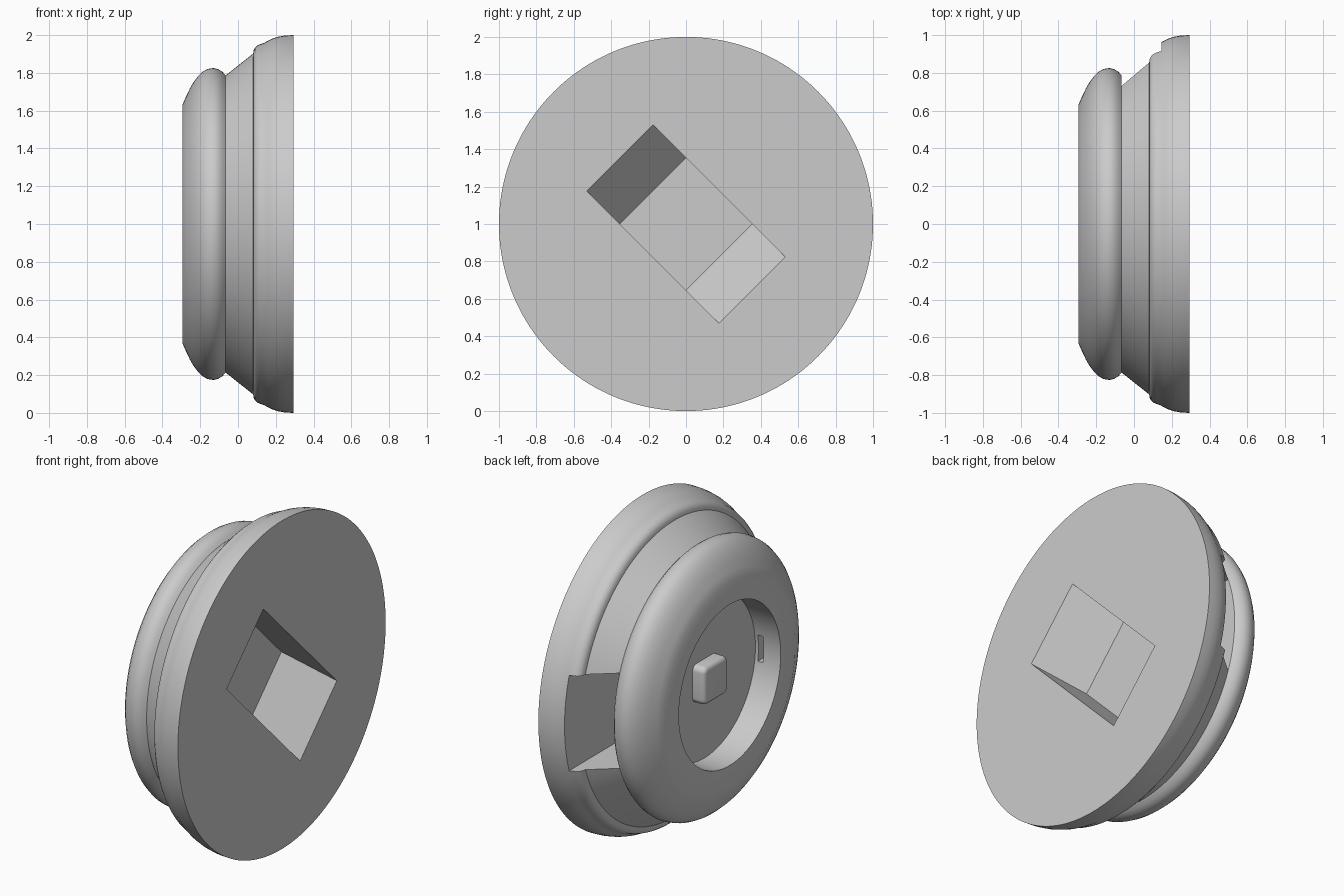
import bpy, bmesh, math
from mathutils import Matrix, Vector

cube = bpy.data.objects.get("Cube")
if cube:
    bpy.data.objects.remove(cube, do_unlink=True)

grey = bpy.data.materials.new("plain_grey")
grey.use_nodes = True
colour = (0.6, 0.6, 0.6, 1)
grey.diffuse_color = colour
grey.node_tree.nodes["Principled BSDF"].inputs["Base Color"].default_value = colour

CENTRE = Vector((0, 0, 1))


def finish(bm, name):
    bmesh.ops.recalc_face_normals(bm, faces=bm.faces)
    mesh = bpy.data.meshes.new(name)
    bm.to_mesh(mesh)
    bm.free()
    mesh.materials.append(grey)
    obj = bpy.data.objects.new(name, mesh)
    bpy.context.collection.objects.link(obj)
    return obj


def activate(obj):
    bpy.ops.object.select_all(action="DESELECT")
    obj.select_set(True)
    bpy.context.view_layer.objects.active = obj


def lathe(name, profile, segments=160):
    """Turn (x, radius) points around the horizontal x axis."""
    bm = bmesh.new()
    verts = [bm.verts.new((x, 0, 1 + r)) for x, r in profile]
    edges = [bm.edges.new(pair) for pair in zip(verts, verts[1:])]
    bmesh.ops.spin(bm, geom=verts + edges, cent=CENTRE, axis=(1, 0, 0),
                   angle=math.tau, steps=segments)
    bmesh.ops.remove_doubles(bm, verts=bm.verts, dist=1e-4)
    return finish(bm, name)


def box(name, low, high):
    bm = bmesh.new()
    low, high = Vector(low), Vector(high)
    bmesh.ops.create_cube(bm, size=1, matrix=Matrix.Translation((low + high) / 2)
                          @ Matrix.Diagonal((*(high - low), 1)))
    return finish(bm, name)


def prism(name, outline, half_width, tilt):
    """Extrude an (x, y) outline along z, then tilt it about the x axis."""
    bm = bmesh.new()
    face = bm.faces.new([bm.verts.new((x, y, -half_width)) for x, y in outline])
    new = bmesh.ops.extrude_face_region(bm, geom=[face])["geom"]
    bmesh.ops.translate(bm, vec=(0, 0, 2 * half_width),
                        verts=[v for v in new if isinstance(v, bmesh.types.BMVert)])
    bm.transform(Matrix.Translation(CENTRE) @ Matrix.Rotation(tilt, 4, "X"))
    return finish(bm, name)


def cut(target, cutter):
    mod = target.modifiers.new("cut", "BOOLEAN")
    mod.operation, mod.solver, mod.object = "DIFFERENCE", "EXACT", cutter
    activate(target)
    bpy.ops.object.modifier_apply(modifier=mod.name)
    bpy.data.objects.remove(cutter, do_unlink=True)


# Turned body: recess floor, recess wall, rounded rim, cone, flared ring, flat face
body = lathe("round_body", [
    (-.125, 0), (-.125, .49), (-.295, .49), (-.295, .63),
    (-.275, .675), (-.255, .717), (-.235, .752), (-.21, .785), (-.185, .808),
    (-.16, .821), (-.13, .826), (-.105, .82), (-.083, .806), (-.065, .787),
    (.08, .902), (.083, .92), (.09, .934), (.103, .946), (.12, .953),
    (.137, .958), (.155, .968), (.18, .981), (.21, .991), (.25, .998),
    (.295, 1), (.295, 0)])

# Sloped-end pocket set diagonally in the flat face
cut(body, prism("diagonal_pocket_cutter",
                [(.345, -.55), (.045, -.25), (.045, .25), (.345, .55)],
                .25, -math.pi / 4))

# Side notch between the rounded rim and the flared ring
cut(body, box("side_notch_cutter", (-.065, .44, .71), (.145, 1.1, 1.29)))

# Small slot in the recess wall
cut(body, box("wall_slot_cutter", (-.18, -.54, .92), (-.145, -.44, 1.08)))

activate(body)
bpy.ops.object.shade_smooth_by_angle(angle=math.radians(26))

# Rounded square button in the middle of the recess
button = box("centre_button", (-.205, -.115, .885), (-.12, .115, 1.115))
bm = bmesh.new()
bm.from_mesh(button.data)
corners = [e for e in bm.edges
           if abs(e.verts[0].co.x - e.verts[1].co.x) > .01]
bmesh.ops.bevel(bm, geom=corners, offset=.035, segments=6, profile=.5, affect="EDGES")
rim = [e for e in bm.edges if all(v.co.x < -.2 for v in e.verts)]
bmesh.ops.bevel(bm, geom=rim, offset=.025, segments=3, profile=.5, affect="EDGES")
bm.to_mesh(button.data)
bm.free()
activate(button)
bpy.ops.object.shade_smooth_by_angle(angle=math.radians(40))
